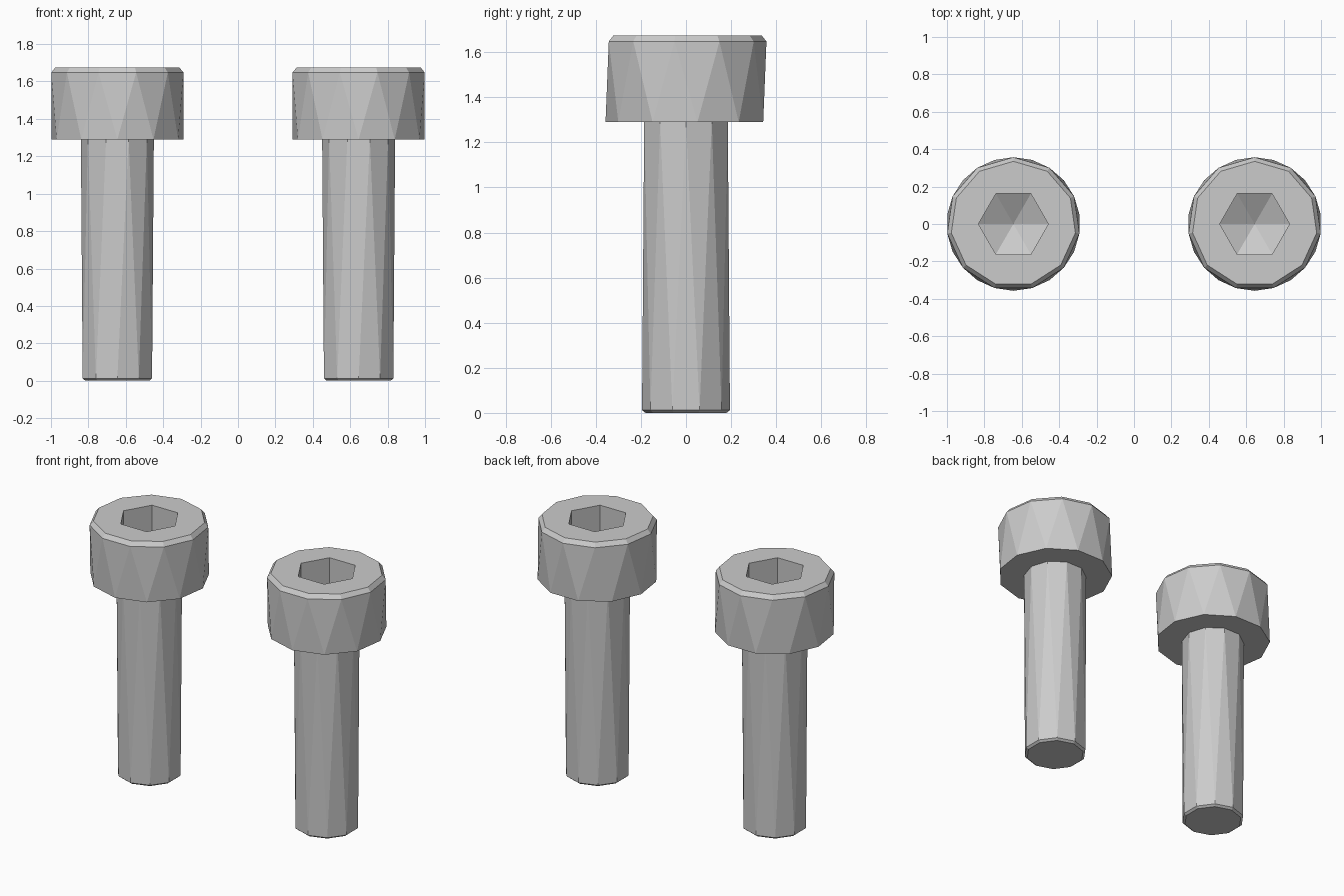
import bpy, bmesh
from math import sin, cos, tau

if "Cube" in bpy.data.objects:
    bpy.data.objects.remove(bpy.data.objects["Cube"])


def ring(bm, sides, radius, z, phase=0.0):
    """One closed loop of vertices; phase is in fractions of a side."""
    return [bm.verts.new((radius * cos(tau * (i + phase) / sides),
                          radius * sin(tau * (i + phase) / sides), z))
            for i in range(sides)]


def straight(bm, low, high):
    n = len(low)
    for i in range(n):
        j = (i + 1) % n
        bm.faces.new((low[i], low[j], high[j], high[i]))


def zigzag(bm, low, high):
    """Triangle strip between loops that are half a side apart."""
    n = len(low)
    for i in range(n):
        j = (i + 1) % n
        bm.faces.new((low[i], low[j], high[i]))
        bm.faces.new((low[j], high[j], high[i]))


def annulus(bm, outer, inner, z_dir):
    edges = []
    for loop in (outer, inner):
        for i, v in enumerate(loop):
            edges.append(bm.edges.get((v, loop[(i + 1) % len(loop)])))
    bmesh.ops.triangle_fill(bm, edges=edges, use_beauty=True, normal=(0, 0, z_dir))


def make_screw(name, x):
    bm = bmesh.new()
    # Shank with a slightly chamfered tip
    tip = ring(bm, 10, 0.18, 0.0, 0.5)
    shank_low = ring(bm, 10, 0.195, 0.012, 0.5)
    shank_high = ring(bm, 10, 0.195, 1.29, 1.0)
    bm.faces.new(tip[::-1])
    straight(bm, tip, shank_low)
    zigzag(bm, shank_low, shank_high)
    # Cylindrical head with chamfered rim
    head_low = ring(bm, 11, 0.357, 1.29, 0.25)
    head_high = ring(bm, 11, 0.357, 1.648, 0.75)
    rim = ring(bm, 11, 0.335, 1.675, 0.75)
    zigzag(bm, head_low, head_high)
    straight(bm, head_high, rim)
    annulus(bm, head_low, shank_high, -1)
    # Hexagonal socket with a conical floor
    hex_top = ring(bm, 6, 0.187, 1.675)
    hex_floor = ring(bm, 6, 0.187, 1.48)
    apex = bm.verts.new((0, 0, 1.38))
    straight(bm, hex_top, hex_floor)
    for i in range(6):
        bm.faces.new((hex_floor[i], hex_floor[(i + 1) % 6], apex))
    annulus(bm, rim, hex_top, 1)
    bmesh.ops.recalc_face_normals(bm, faces=bm.faces)
    mesh = bpy.data.meshes.new(name)
    bm.to_mesh(mesh)
    bm.free()
    obj = bpy.data.objects.new(name, mesh)
    obj.location.x = x
    bpy.context.collection.objects.link(obj)


make_screw("left_socket_screw", -0.645)
make_screw("right_socket_screw", 0.645)
